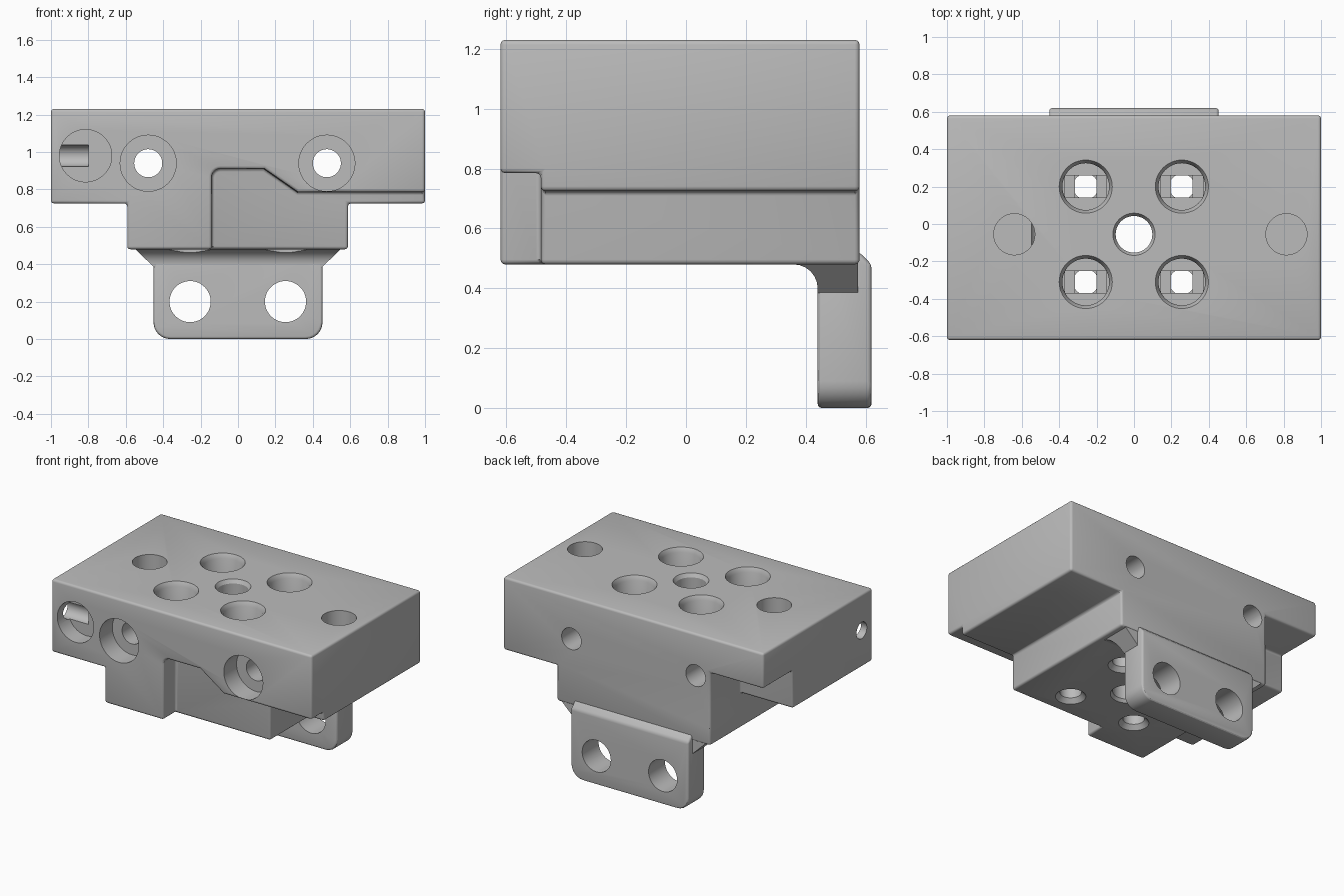
import bpy, bmesh, math
from mathutils import Matrix, Vector

cube = bpy.data.objects.get("Cube")
if cube:
    bpy.data.objects.remove(cube)

gray = bpy.data.materials.new("plain gray")
gray.use_nodes = True
gray.diffuse_color = (0.5, 0.5, 0.5, 1)
gray.node_tree.nodes["Principled BSDF"].inputs["Base Color"].default_value = (0.5, 0.5, 0.5, 1)

# Axis frames for prisms and turned cutters: columns are local x, y, z in the world
ALONG_Y = Matrix(((1, 0, 0), (0, 0, 1), (0, 1, 0)))
ALONG_X = Matrix(((0, 0, 1), (1, 0, 0), (0, 1, 0)))
DOWN = Matrix(((1, 0, 0), (0, -1, 0), (0, 0, -1)))


def finish(name, bm):
    bmesh.ops.recalc_face_normals(bm, faces=bm.faces)
    mesh = bpy.data.meshes.new(name)
    bm.to_mesh(mesh)
    bm.free()
    mesh.materials.append(gray)
    obj = bpy.data.objects.new(name, mesh)
    bpy.context.collection.objects.link(obj)
    return obj


def prism(name, outline, start, end, frame=ALONG_Y):
    bm = bmesh.new()
    lower, upper = ([bm.verts.new(frame @ Vector((a, b, c))) for a, b in outline]
                    for c in (start, end))
    bm.faces.new(lower)
    bm.faces.new(upper)
    for i in range(len(outline)):
        bm.faces.new((lower[i - 1], lower[i], upper[i], upper[i - 1]))
    return finish(name, bm)


def box(name, x, y, z):
    return prism(name, [(x[0], z[0]), (x[1], z[0]), (x[1], z[1]), (x[0], z[1])], *y)


def turned(name, at, frame, steps, sides=48):
    """Round cutter whose (radius, depth) steps run inward from a surface point."""
    bm = bmesh.new()
    rings = []
    for r, d in steps:
        rings.append([bm.verts.new(Vector(at) + frame @ Vector(
            (r * math.cos(math.tau * i / sides), r * math.sin(math.tau * i / sides), d)))
            for i in range(sides)])
    bm.faces.new(rings[0])
    bm.faces.new(rings[-1])
    for a, b in zip(rings, rings[1:]):
        for i in range(sides):
            bm.faces.new((a[i - 1], a[i], b[i], b[i - 1]))
    return finish(name, bm)


def arc(cx, cz, r, start, end, n=6):
    return [(cx + r * math.cos(math.radians(start + (end - start) * i / n)),
             cz + r * math.sin(math.radians(start + (end - start) * i / n)))
            for i in range(n + 1)]


def apply(obj, mod):
    bpy.ops.object.select_all(action='DESELECT')
    bpy.context.view_layer.objects.active = obj
    obj.select_set(True)
    bpy.ops.object.modifier_apply(modifier=mod.name)


def boolean(obj, cutter, operation='DIFFERENCE'):
    mod = obj.modifiers.new("cut", 'BOOLEAN')
    mod.operation, mod.solver, mod.object = operation, 'EXACT', cutter
    apply(obj, mod)
    bpy.data.objects.remove(cutter)


def round_edges(obj, width):
    mod = obj.modifiers.new("round", 'BEVEL')
    mod.width, mod.segments = width, 3
    mod.limit_method, mod.angle_limit = 'ANGLE', math.radians(35)
    mod.use_clamp_overlap = False
    apply(obj, mod)


def smooth(obj):
    bpy.ops.object.select_all(action='DESELECT')
    bpy.context.view_layer.objects.active = obj
    obj.select_set(True)
    bpy.ops.object.shade_smooth_by_angle(angle=math.radians(30))


# Carriage block: T-shaped section
TOP, STEP, BASE, FRONT, BACK = 1.23, 0.725, 0.48, -0.62, 0.58
body = prism("carriage_block", [(-1, TOP), (-1, STEP), (-0.592, STEP), (-0.592, BASE),
                                (0.588, BASE), (0.588, STEP), (1, STEP), (1, TOP)], FRONT, BACK)
# Front recess with a sloping shoulder, and the raised underside at the rear
recess = [(-0.14, 0.3)] + arc(-0.095, 0.865, 0.045, 180, 90) + [
    (0.14, 0.91), (0.32, 0.785), (1.2, 0.785), (1.2, 0.3)]
boolean(body, prism("recess", recess, -0.8, -0.485))
boolean(body, box("rear_notch", (-1.2, -0.592), (0.255, 0.8), (0.6, 0.985)))
round_edges(body, 0.016)

# Four counterbored screw holes with stepped bridging floors
for x in (-0.258, 0.256):
    for y in (-0.31, 0.2):
        floor = 0.78
        boolean(body, turned("counterbore", (x, y, TOP), DOWN,
                             [(0.145, -0.02), (0.142, 0), (0.125, 0.03), (0.125, TOP - floor)]))
        boolean(body, box("bridge_slot", (x - 0.112, x + 0.112), (y - 0.058, y + 0.058),
                          (floor - 0.02, floor + 0.02)))
        boolean(body, box("bridge_square", (x - 0.058, x + 0.058), (y - 0.058, y + 0.058),
                          (floor - 0.04, floor)))
        boolean(body, turned("screw_hole", (x, y, floor), DOWN,
                             [(0.068, 0.03), (0.068, floor - BASE - 0.03),
                              (0.095, floor - BASE), (0.095, floor - BASE + 0.1)]))

# Centre through hole and two blind holes in the top
depth = TOP - BASE
boolean(body, turned("centre_hole", (0, -0.055, TOP), DOWN,
                     [(0.115, -0.02), (0.113, 0), (0.098, 0.025), (0.098, depth - 0.02),
                      (0.113, depth), (0.113, depth + 0.1)]))
for x in (-0.64, 0.815):
    boolean(body, turned("blind_hole", (x, -0.055, TOP), DOWN, [(0.11, -0.1), (0.11, 0.32)]))

# Front-to-back holes, counterbored at the front
for x in (-0.48, 0.475):
    boolean(body, turned("mount_hole", (x, FRONT, 0.94), ALONG_Y,
                         [(0.15, -0.1), (0.15, 0.14), (0.075, 0.14), (0.075, 1.4)]))

# Adjuster pocket and the side channel that opens into it
boolean(body, turned("pocket", (-0.815, FRONT, 0.98), ALONG_Y, [(0.14, -0.1), (0.14, 0.12)]))
boolean(body, turned("channel", (-1, -0.5, 0.98), ALONG_X, [(0.057, -0.1), (0.057, 0.2)]))
smooth(body)

# Hanging tab: rounded lower corners, chamfered rear top edge, two holes
outline = ([(-0.452, 0.52)] + arc(-0.362, 0.09, 0.09, 180, 270)
           + arc(0.362, 0.09, 0.09, 270, 360) + [(0.452, 0.52)])
tab = prism("hanging_tab", outline, 0.44, 0.62)
boolean(tab, prism("tab_chamfer", [(0.56, 0.54), (0.64, 0.46), (0.7, 0.6)], -0.6, 0.6, ALONG_X))
round_edges(tab, 0.014)
for x in (-0.256, 0.254):
    boolean(tab, turned("tab_hole", (x, 0.4, 0.2), ALONG_Y, [(0.11, 0), (0.11, 0.4)]))
smooth(tab)

# Fillet and flared gussets joining the tab to the block
profile = [(0.575, 0.5), (0.36, 0.5)] + arc(0.36, 0.4, 0.08, 90, 0) + [(0.44, 0.37), (0.575, 0.37)]
gusset = prism("tab_gusset", profile, -0.6, 0.6, ALONG_X)
boolean(gusset, prism("flare", [(-0.57, 0.5), (-0.45, 0.385), (0.45, 0.385), (0.57, 0.5)],
                      0.2, 0.8), 'INTERSECT')
for x in (-0.258, 0.256):
    boolean(gusset, turned("nut_clearance", (x, 0.2, 0.6), DOWN, [(0.21, 0), (0.21, 0.4)]))
smooth(gusset)
